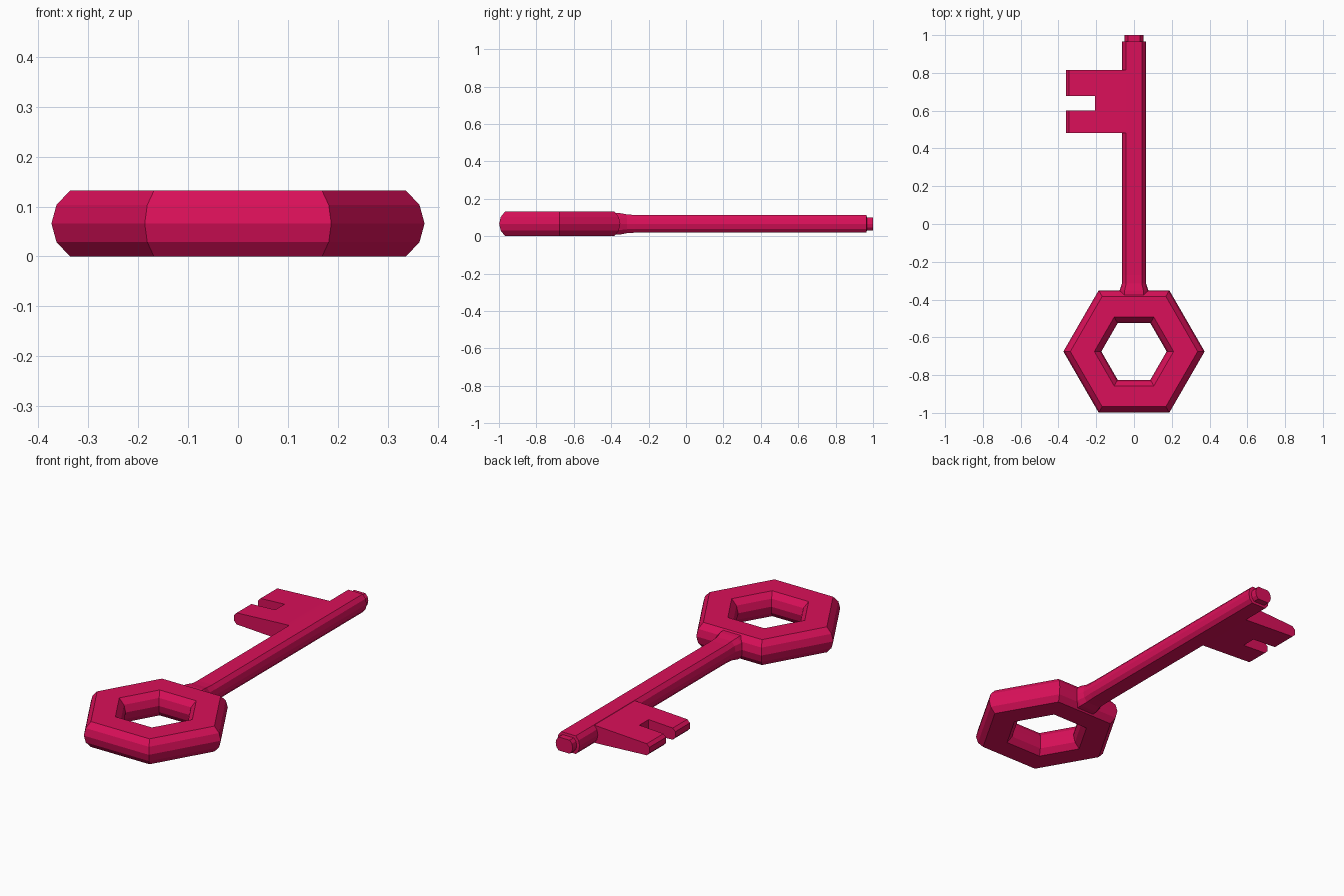
import bpy, bmesh
from math import cos, sin, pi

if "Cube" in bpy.data.objects:
    bpy.data.objects.remove(bpy.data.objects["Cube"])

MID = 0.066  # height of the key's middle plane

red = bpy.data.materials.new("crimson")
red.diffuse_color = (0.70, 0.005, 0.10, 1)
red.use_nodes = True
red.node_tree.nodes["Principled BSDF"].inputs["Base Color"].default_value = red.diffuse_color


def loft(name, rings, close=False, mat=red):
    """Skin a list of equal-length closed loops; cap or close the ends."""
    bm = bmesh.new()
    loops = [[bm.verts.new(p) for p in r] for r in rings]
    pairs = list(zip(loops, loops[1:]))
    if close:
        pairs.append((loops[-1], loops[0]))
    else:
        bm.faces.new(loops[0])
        bm.faces.new(loops[-1])
    n = len(loops[0])
    for a, b in pairs:
        for i in range(n):
            j = (i + 1) % n
            bm.faces.new((a[i], a[j], b[j], b[i]))
    bmesh.ops.recalc_face_normals(bm, faces=bm.faces)
    mesh = bpy.data.meshes.new(name)
    bm.to_mesh(mesh)
    bm.free()
    obj = bpy.data.objects.new(name, mesh)
    bpy.context.collection.objects.link(obj)
    mesh.materials.append(mat)
    return obj


# Hexagonal bow: rounded section swept round six corners
section = [(0.337, -0.066), (0.364, -0.037), (0.374, 0), (0.364, 0.037), (0.337, 0.066),
           (0.210, 0.066), (0.183, 0.037), (0.173, 0), (0.183, -0.037), (0.210, -0.066)]
loft("bow", [[(r * cos(k * pi / 3), -0.675 + r * sin(k * pi / 3), MID + z)
              for r, z in section] for k in range(6)], close=True)

# Shaft: ten-sided bar with flared collar and stepped tip
unit = [(0.65, -1), (0.91, -0.58), (1, 0), (0.91, 0.58), (0.65, 1)]
unit += [(-x, z) for x, z in reversed(unit)]
stations = [(-0.40, 0.080, 0.060), (-0.352, 0.076, 0.057), (-0.315, 0.064, 0.050),
            (-0.27, 0.064, 0.047), (0.965, 0.064, 0.047),
            (0.967, 0.049, 0.035), (1.0, 0.049, 0.035)]
loft("shaft", [[(x * w, y, MID + z * h) for x, z in unit] for y, w, h in stations])

# Bit: tapering plate with a bevelled outer edge
half = [(-0.02, 0.046), (-0.06, 0.045), (-0.345, 0.030), (-0.36, 0.015)]
outline = half + [(x, -z) for x, z in reversed(half)]
bit = loft("bit", [[(x, y, MID + z) for x, z in outline] for y in (0.482, 0.815)])

# Slot cut into the bit
slot = loft("slot_cutter", [[(-0.5, y, z), (-0.207, y, z), (-0.207, y, z + 0.4), (-0.5, y, z + 0.4)]
                            for y, z in ((0.602, -0.1), (0.678, -0.1))])
cut = bit.modifiers.new("slot", 'BOOLEAN')
cut.object = slot
cut.operation = 'DIFFERENCE'
cut.solver = 'EXACT'
bpy.context.view_layer.objects.active = bit
bpy.ops.object.modifier_apply(modifier=cut.name)
bpy.data.objects.remove(slot)
